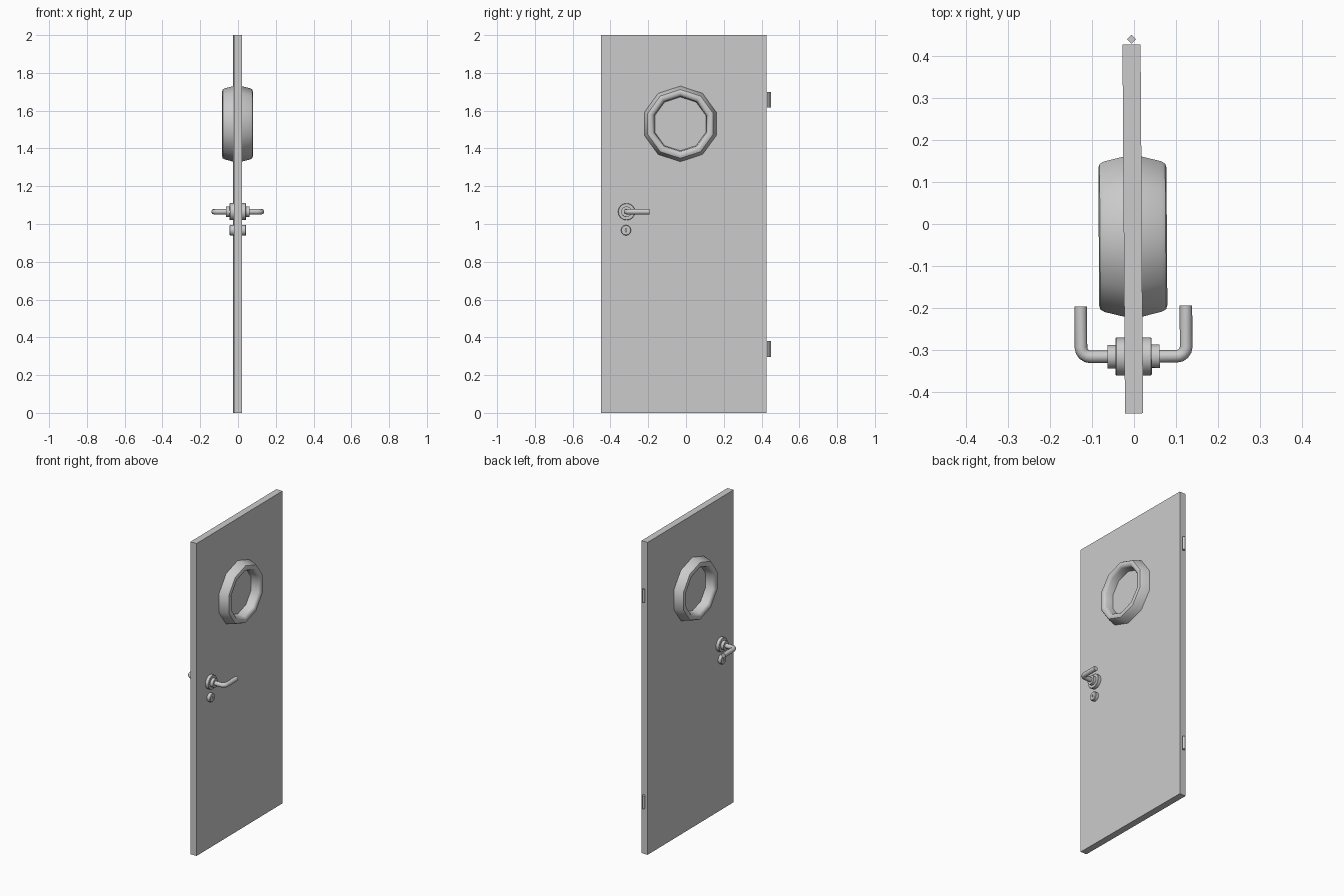
import bpy, bmesh, math

if "Cube" in bpy.data.objects:
    bpy.data.objects.remove(bpy.data.objects["Cube"])

TILT = 0.0068      # the door stands very slightly ajar
SHIFT = -0.003


def finish(ob, angle=None, mirror=False):
    ob.rotation_euler.z = TILT
    ob.location.x = SHIFT
    if mirror:
        ob.modifiers.new("both_sides", 'MIRROR').use_axis = (True, False, False)
    if angle:
        bpy.ops.object.select_all(action='DESELECT')
        ob.select_set(True)
        bpy.context.view_layer.objects.active = ob
        bpy.ops.object.shade_smooth_by_angle(angle=math.radians(angle))
    return ob


def from_bmesh(name, bm):
    bmesh.ops.recalc_face_normals(bm, faces=bm.faces)
    me = bpy.data.meshes.new(name)
    bm.to_mesh(me)
    bm.free()
    ob = bpy.data.objects.new(name, me)
    bpy.context.collection.objects.link(ob)
    return ob


def lathe(name, profile, cy, cz, sides, angle, cap=False):
    """Revolve (x, radius, y squash) points about an x-directed axis, on both door faces."""
    bm = bmesh.new()
    rings = []
    for x, r, squash in profile:
        ring = []
        for i in range(sides):
            a = 2 * math.pi * i / sides
            ring.append(bm.verts.new((x, cy + r * squash * math.sin(a), cz + r * math.cos(a))))
        rings.append(ring)
    for a, b in zip(rings, rings[1:]):
        for i in range(sides):
            j = (i + 1) % sides
            bm.faces.new((a[i], a[j], b[j], b[i]))
    if cap:
        bm.faces.new(rings[-1])
    # orient outward: the last face built shows which way the front looks
    return finish(from_bmesh(name, bm), angle, mirror=True)


# Door slab
bm = bmesh.new()
bmesh.ops.create_cube(bm, size=1)
for v in bm.verts:
    v.co = (v.co.x * 0.043, v.co.y * 0.877 - 0.0115, (v.co.z + 0.5) * 2)
finish(from_bmesh("door_slab", bm))

# Ten-sided porthole frame
lathe("porthole_frame", [(0.018, 0.201, 1), (0.068, 0.188, 1), (0.078, 0.182, 1),
                         (0.081, 0.172, 1), (0.081, 0.163, 1), (0.077, 0.153, 1),
                         (0.066, 0.146, 1), (0.018, 0.142, 1)], -0.03, 1.53, 10, 40)

# Handle rosette: two stepped discs
HY, HZ = -0.315, 1.065
lathe("handle_rosette", [(0.018, 0.045, 1), (0.041, 0.045, 1), (0.043, 0.043, 1),
                         (0.043, 0.028, 1), (0.062, 0.028, 1), (0.062, 0.010, 1)],
      HY, HZ, 16, 35, cap=True)

# Bent lever handle
cu = bpy.data.curves.new("lever_handle", 'CURVE')
cu.dimensions = '3D'
cu.bevel_depth = 0.015
cu.bevel_resolution = 2
cu.use_fill_caps = True
path = [(0.055, HY)]
R = 0.022
for k in range(5):
    a = math.pi / 2 * k / 4
    path.append((0.125 - R + R * math.sin(a), HY + R - R * math.cos(a)))
path.append((0.125, -0.195))
sp = cu.splines.new('POLY')
sp.points.add(len(path) - 1)
for p, (x, y) in zip(sp.points, path):
    p.co = (x, y, HZ, 1)
lever = bpy.data.objects.new("lever_handle", cu)
bpy.context.collection.objects.link(lever)
bpy.context.view_layer.objects.active = lever
lever.select_set(True)
bpy.ops.object.convert(target='MESH')
finish(bpy.context.view_layer.objects.active, 50, mirror=True)

# Keyhole plate with a narrow recessed slot
lathe("keyhole_plate", [(0.018, 0.028, 0.96), (0.041, 0.028, 0.96), (0.044, 0.025, 0.96),
                        (0.044, 0.010, 0.4), (0.030, 0.010, 0.4)],
      -0.318, 0.967, 12, 35, cap=True)

# Four-sided hinge pins
for name, z0, z1 in (("lower_hinge", 0.297, 0.38), ("upper_hinge", 1.617, 1.70)):
    bm = bmesh.new()
    bmesh.ops.create_cone(bm, cap_ends=True, segments=4, radius1=0.011, radius2=0.011, depth=z1 - z0)
    corner = max(bm.verts, key=lambda v: v.co.x)
    turn = -math.atan2(corner.co.y, corner.co.x)   # corners point along x and y
    c, s = math.cos(turn), math.sin(turn)
    for v in bm.verts:
        x, y, z = v.co
        v.co = (c * x - s * y, s * x + c * y + 0.439, z + (z0 + z1) / 2)
    finish(from_bmesh(name, bm))
